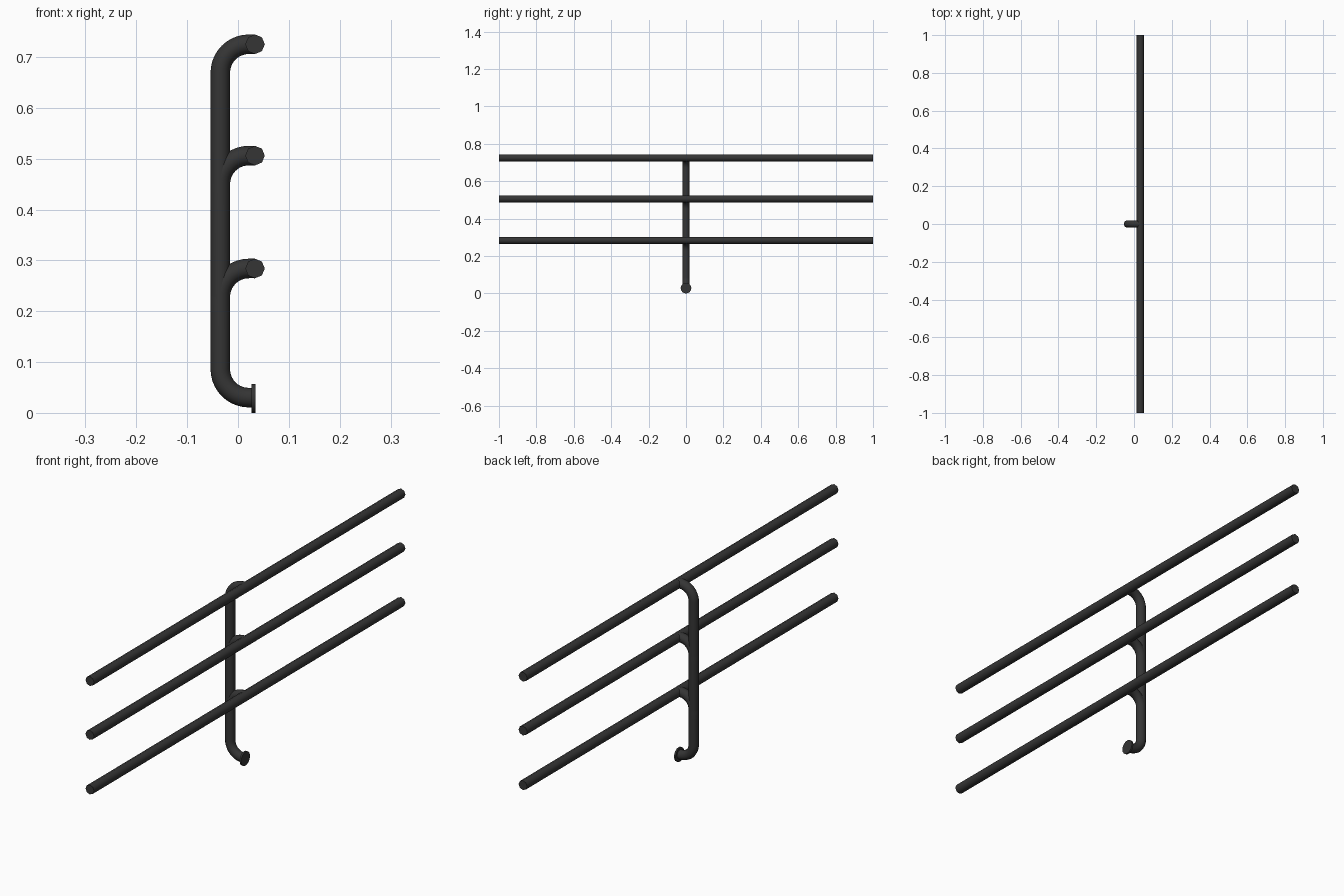
import bpy
from math import sin, cos, pi

if "Cube" in bpy.data.objects:
    bpy.data.objects.remove(bpy.data.objects["Cube"])

R = 0.0192        # tube radius
BEND = 0.056      # bend radius
POST_X, RAIL_X = -0.0348, 0.0335
RAIL_Z = (0.284, 0.506, 0.725)
FOOT_Z = 0.0285

mat = bpy.data.materials.new("dark_metal")
mat.diffuse_color = (0.035, 0.035, 0.035, 1)
mat.use_nodes = True
mat.node_tree.nodes["Principled BSDF"].inputs["Base Color"].default_value = mat.diffuse_color


def finish(ob):
    ob.data.materials.append(mat)
    bpy.ops.object.select_all(action='DESELECT')
    ob.select_set(True)
    bpy.context.view_layer.objects.active = ob
    bpy.ops.object.convert(target='MESH')
    bpy.ops.object.shade_smooth_by_angle(angle=pi / 3.5)


def tube(name, points):
    cu = bpy.data.curves.new(name, 'CURVE')
    cu.dimensions = '3D'
    cu.bevel_depth = R
    cu.bevel_resolution = 4
    cu.use_fill_caps = True
    sp = cu.splines.new('POLY')
    sp.points.add(len(points) - 1)
    for p, (x, z) in zip(sp.points, points):
        p.co = (x, 0, z, 1)
    ob = bpy.data.objects.new(name, cu)
    bpy.context.collection.objects.link(ob)
    finish(ob)


def cylinder(name, sides, r, length, loc, rot):
    bpy.ops.mesh.primitive_cylinder_add(vertices=sides, radius=r, depth=length,
                                        location=loc, rotation=rot)
    ob = bpy.context.object
    ob.name = name
    finish(ob)


def bend(z, up):
    # quarter turn from the vertical post to a horizontal stub, ending at height z
    n = 10
    return [(POST_X + BEND * (1 - cos(i * pi / 2 / n)),
             z - up * BEND * (1 - sin(i * pi / 2 / n))) for i in range(n + 1)]


# main post, bent toward the rails at the top and toward the wall at the foot
foot = [(0.03, 0.03)] + bend(0.03, -1)[::-1]
tube("post", foot + bend(RAIL_Z[2], 1) + [(RAIL_X, RAIL_Z[2])])

# curved brackets for the two lower rails
for i, z in enumerate(RAIL_Z[:2]):
    tube(f"bracket_{i + 1}", [(POST_X, z - BEND - 0.03)] + bend(z, 1) + [(RAIL_X, z)])

# long rails
for i, z in enumerate(RAIL_Z):
    cylinder(f"rail_{i + 1}", 8, R, 2.0, (RAIL_X, 0, z), (pi / 2, 0, 0))

# round mounting plate
cylinder("mounting_plate", 16, FOOT_Z, 0.007, (0.0305, 0, FOOT_Z), (0, pi / 2, 0))
